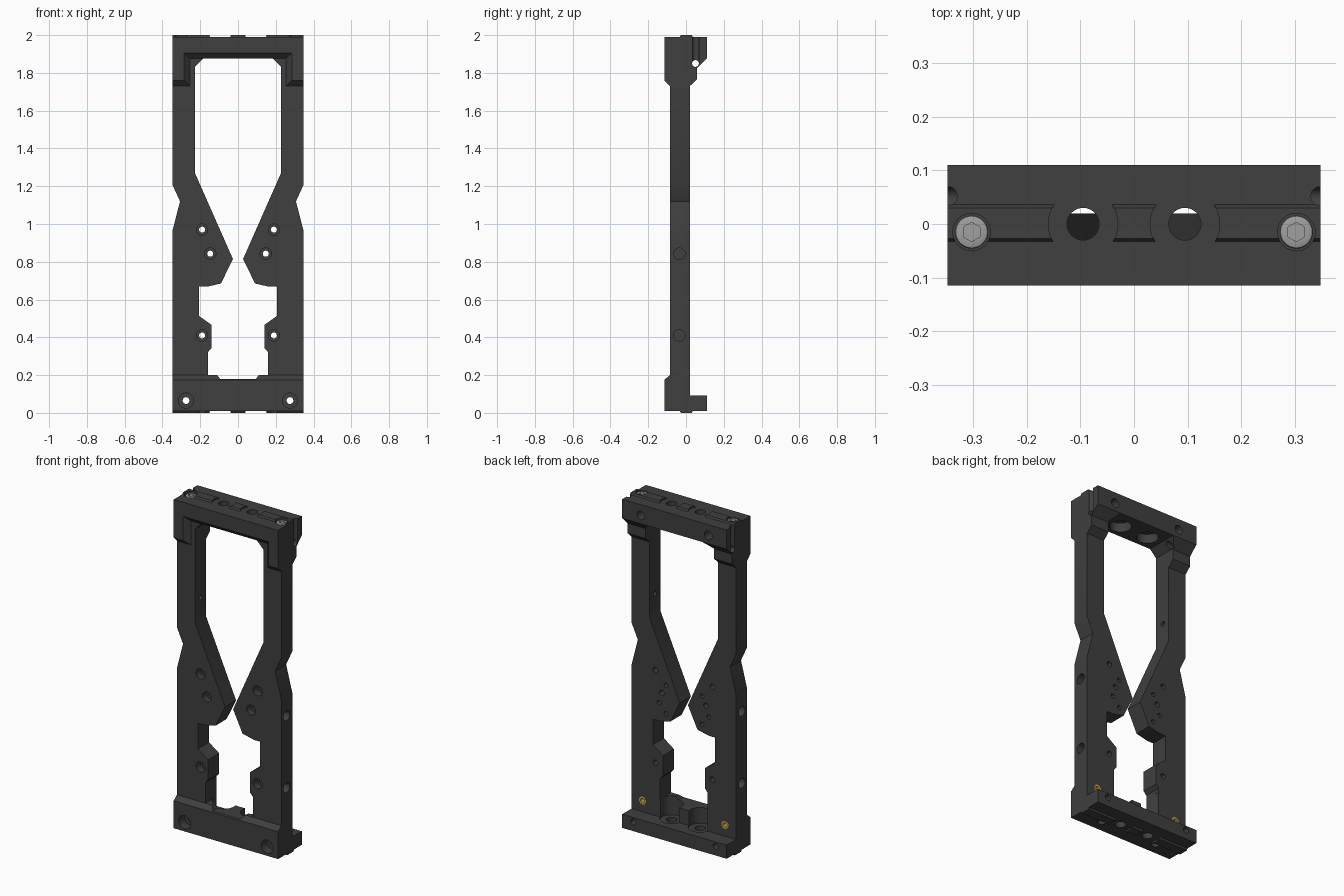
import bpy, bmesh, math
from mathutils import Matrix, Vector

if "Cube" in bpy.data.objects:
    bpy.data.objects.remove(bpy.data.objects["Cube"])


def make_material(name, rgb):
    m = bpy.data.materials.new(name)
    m.diffuse_color = (*rgb, 1)
    m.use_nodes = True
    m.node_tree.nodes["Principled BSDF"].inputs["Base Color"].default_value = m.diffuse_color
    return m


dark = make_material("charcoal", (0.05, 0.05, 0.05))
steel = make_material("steel", (0.35, 0.35, 0.35))
brass = make_material("brass", (0.55, 0.36, 0.08))


def to_object(bm, name, mat):
    bmesh.ops.recalc_face_normals(bm, faces=bm.faces)
    me = bpy.data.meshes.new(name)
    bm.to_mesh(me)
    bm.free()
    ob = bpy.data.objects.new(name, me)
    bpy.context.collection.objects.link(ob)
    me.materials.append(mat)
    return ob


def prism(name, pts, axis, lo, hi, mat=dark):
    """Extrude a profile along an axis: x takes (y,z), y takes (x,z)."""
    bm = bmesh.new()
    place = {'x': lambda p, t: (t, p[0], p[1]), 'y': lambda p, t: (p[0], t, p[1])}[axis]
    f = bm.faces.new([bm.verts.new(place(p, lo)) for p in pts])
    ext = bmesh.ops.extrude_face_region(bm, geom=[f])
    shift = Vector(place((0, 0), hi - lo))
    bmesh.ops.translate(bm, vec=shift, verts=[v for v in ext['geom'] if isinstance(v, bmesh.types.BMVert)])
    return to_object(bm, name, mat)


def cyl(name, axis, a, b, r, lo, hi, n=32, mat=dark):
    """Cylinder along an axis; a,b are the other two coordinates in xyz order."""
    bm = bmesh.new()
    mid = (lo + hi) / 2
    rot, loc = {
        'x': (Matrix.Rotation(math.pi / 2, 4, 'Y'), (mid, a, b)),
        'y': (Matrix.Rotation(math.pi / 2, 4, 'X'), (a, mid, b)),
        'z': (Matrix.Identity(4), (a, b, mid))}[axis]
    bmesh.ops.create_cone(bm, cap_ends=True, segments=n, radius1=r, radius2=r,
                          depth=hi - lo, matrix=Matrix.Translation(loc) @ rot)
    return to_object(bm, name, mat)


def combine(ob, tool, op='DIFFERENCE'):
    tool.hide_render = True
    m = ob.modifiers.new("bool", 'BOOLEAN')
    m.object, m.operation, m.solver = tool, op, 'EXACT'
    bpy.context.view_layer.objects.active = ob
    bpy.ops.object.modifier_apply(modifier=m.name)
    bpy.data.objects.remove(tool)


def drill(ob, *args, **kw):
    combine(ob, cyl("cutter", *args, **kw))


W = 0.348

# Frame: side profile across the full width
frame = prism("frame", [
    (-0.115, 0.01), (0.11, 0.01), (0.11, 0.092), (0.02, 0.092), (0.02, 1.73),
    (0.058, 1.765), (0.058, 1.825), (0.11, 1.875), (0.11, 1.99), (-0.115, 1.99),
    (-0.115, 1.76), (-0.085, 1.73), (-0.085, 0.2), (-0.115, 0.175)], 'x', -W, W)

# Central opening, mirrored half contour
half = [(0.185, 1.875), (0.228, 1.832), (0.228, 1.27), (0.027, 0.815), (0.09, 0.685),
        (0.165, 0.668), (0.207, 0.668), (0.207, 0.514), (0.14, 0.466), (0.14, 0.344),
        (0.158, 0.323), (0.158, 0.2), (0.11, 0.2), (0.095, 0.18)]
combine(frame, prism("cutter", half + [(-x, z) for x, z in reversed(half)], 'y', -0.3, 0.3))

# Tapered recess that leaves a U-shaped rim at the top front
bm = bmesh.new()
rings = []
for y, x, z in ((-0.145, 0.315, 1.935), (-0.085, 0.255, 1.875)):
    rings.append([bm.verts.new(c) for c in ((-x, y, 1.6), (x, y, 1.6), (x, y, z), (-x, y, z))])
bm.faces.new(rings[0])
bm.faces.new(rings[1])
for i in range(4):
    j = (i + 1) % 4
    bm.faces.new((rings[0][i], rings[0][j], rings[1][j], rings[1][i]))
combine(frame, to_object(bm, "cutter", dark))

# Locating ribs on the top and bottom, with concave ends around the round holes
for base, tip in ((1.98, 2.0), (0.02, 0.0)):
    mid = 1.99 if tip > 1 else 0.01
    rib = prism("rib", [(-0.033, base), (0.036, base), (0.036, mid), (0.03, tip),
                        (-0.027, tip), (-0.033, mid)], 'x', -W, W)
    for s in (-1, 1):
        drill(rib, 'z', s * 0.095, 0, 0.065, tip - 0.1, tip + 0.1)
    combine(frame, rib, 'UNION')

for s in (-1, 1):
    # Waist notch on the outer edge
    combine(frame, prism("cutter", [(s * x, z) for x, z in (
        (0.4, 0.96), (W, 0.96), (0.307, 1.12), (W, 1.21), (0.4, 1.21))], 'y', -0.3, 0.3))
    # Round holes through both ends, with wide pockets facing the opening
    drill(frame, 'z', s * 0.095, 0, 0.03, 1.8, 2.1)
    drill(frame, 'z', s * 0.095, 0, 0.03, -0.1, 0.15)
    drill(frame, 'z', s * 0.095, 0, 0.06, 1.8, 1.93)
    drill(frame, 'z', s * 0.095, 0.002, 0.065, 0.085, 0.3)
    # Screw seats and small blind holes in the underside
    drill(frame, 'z', s * 0.303, -0.015, 0.035, 1.945, 2.1)
    drill(frame, 'z', s * 0.19, -0.045, 0.022, -0.1, 0.05)
    # Counterbored holes through the plate
    for x, z in ((0.19, 0.97), (0.147, 0.843), (0.19, 0.41)):
        drill(frame, 'y', s * x, z, 0.03, -0.2, -0.045)
        drill(frame, 'y', s * x, z, 0.016, -0.2, 0.2)
    # Counterbored holes through the foot
    drill(frame, 'y', s * 0.275, 0.065, 0.04, -0.2, -0.06)
    drill(frame, 'y', s * 0.275, 0.065, 0.018, -0.2, 0.2)
    # Blind holes in the back: near the waist, top bar and insert seats
    for x, z in ((0.12, 0.895), (0.165, 0.78), (0.12, 0.725)):
        drill(frame, 'y', s * x, z, 0.013, -0.03, 0.1, n=20)
    drill(frame, 'y', s * 0.225, 1.925, 0.026, 0.05, 0.2)
    drill(frame, 'y', s * 0.275, 0.16, 0.024, -0.04, 0.06)
    # Holes and vertical groove in the outer sides, small hole in the inner leg face
    for z in (0.843, 0.41):
        drill(frame, 'x', -0.035, z, 0.03, *sorted((s * 0.28, s * 0.4)))
    drill(frame, 'x', 0.05, 1.85, 0.018, *sorted((s * 0.15, s * 0.4)), n=24)
    drill(frame, 'z', s * W, 0.052, 0.018, 1.85, 2.1, n=24)
    drill(frame, 'x', -0.03, 1.4, 0.014, *sorted((s * 0.15, s * 0.28)), n=20)

objects = [frame]
for s, side in ((-1, "left"), (1, "right")):
    # Socket-head screw in the top
    screw = cyl("screw_" + side, 'z', s * 0.303, -0.015, 0.031, 1.94, 1.99, mat=steel)
    bev = screw.modifiers.new("bevel", 'BEVEL')
    bev.width, bev.segments, bev.limit_method = 0.005, 2, 'ANGLE'
    bpy.context.view_layer.objects.active = screw
    bpy.ops.object.modifier_apply(modifier=bev.name)
    combine(screw, cyl("cutter", 'z', s * 0.303, -0.015, 0.018, 1.968, 2.1, n=6, mat=steel))
    # Brass threaded insert in the back
    insert = cyl("insert_" + side, 'y', s * 0.275, 0.16, 0.0238, -0.038, 0.021, mat=brass)
    combine(insert, cyl("cutter", 'y', s * 0.275, 0.16, 0.013, -0.03, 0.1, mat=brass))
    objects += [screw, insert]

for ob in objects:
    bpy.ops.object.select_all(action='DESELECT')
    ob.select_set(True)
    bpy.context.view_layer.objects.active = ob
    bpy.ops.object.shade_smooth_by_angle(angle=math.radians(25))
